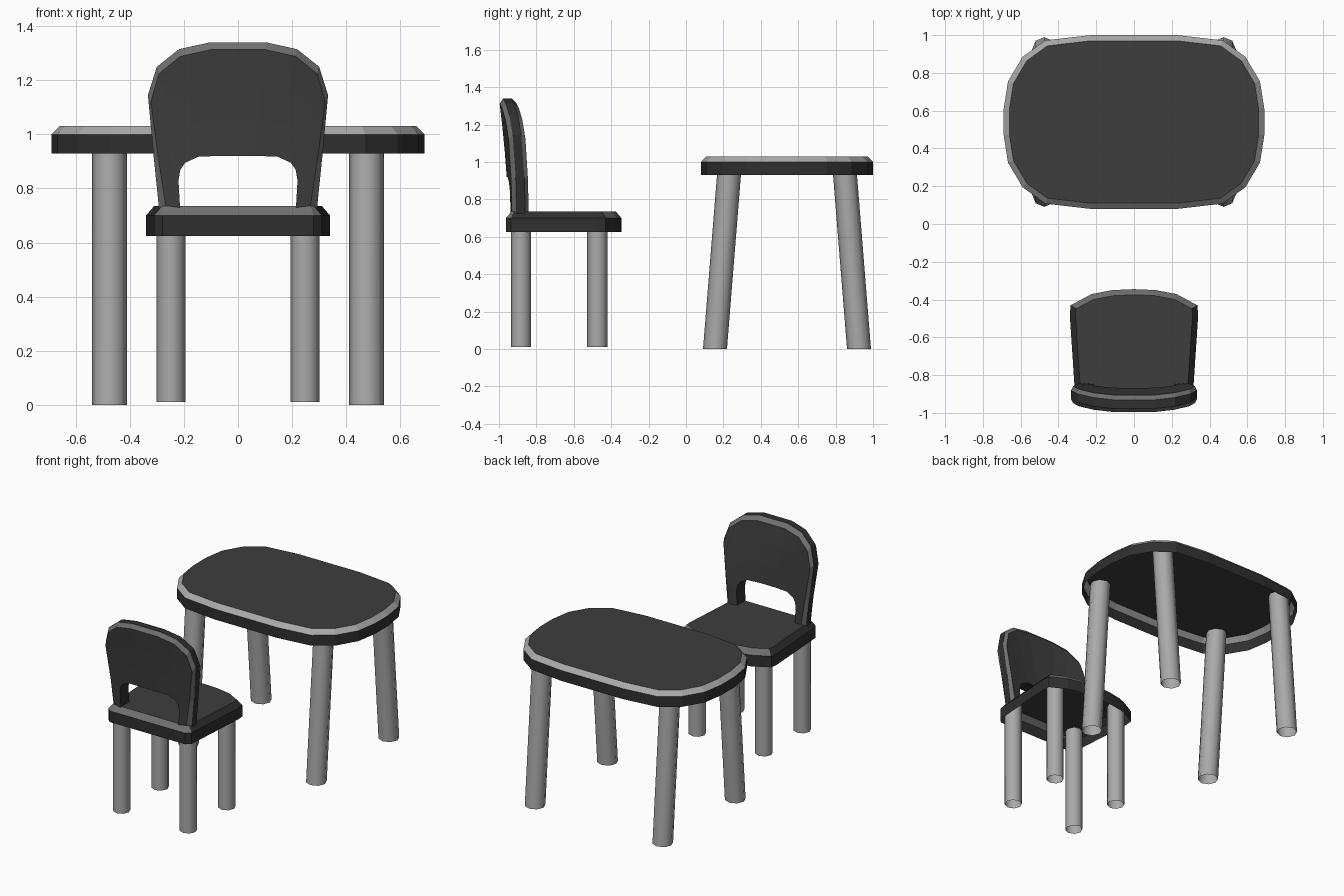
import bpy, math
from mathutils import Vector

if "Cube" in bpy.data.objects:
    bpy.data.objects.remove(bpy.data.objects["Cube"])


def mat(name, v):
    m = bpy.data.materials.new(name)
    m.diffuse_color = (v, v, v, 1)
    m.use_nodes = True
    m.node_tree.nodes["Principled BSDF"].inputs["Base Color"].default_value = m.diffuse_color
    return m


PANEL = mat("dark grey panel", 0.048)
EDGE = mat("near black edge", 0.029)
TRIM = mat("mid grey trim", 0.16)
LIGHT = mat("light grey", 0.40)


def build(name, verts, faces, slots, mats, smooth=False):
    me = bpy.data.meshes.new(name)
    me.from_pydata(verts, [], faces)
    for m in mats:
        me.materials.append(m)
    for p, s in zip(me.polygons, slots):
        p.material_index = s
        p.use_smooth = smooth
    ob = bpy.data.objects.new(name, me)
    bpy.context.collection.objects.link(ob)
    return ob


def inset(pts, d):
    # move every outline corner inward by d (counter-clockwise outline)
    out, n = [], len(pts)
    for i, p in enumerate(pts):
        a = (p - pts[i - 1]).normalized()
        b = (pts[(i + 1) % n] - p).normalized()
        na, nb = Vector((-a.y, a.x)), Vector((-b.y, b.x))
        out.append(p + (na + nb) * d / (1 + na.dot(nb)))
    return out


def slab(name, pts, z0, z1, z2, d, mats, rim_slot):
    # open-bottomed shell: wall, chamfered rim, flat top
    pts = [Vector(p) for p in pts]
    n = len(pts)
    rings = [(pts, z0), (pts, z1), (inset(pts, d), z2)]
    verts = [(p.x, p.y, z) for ring, z in rings for p in ring]
    faces, slots = [], []
    for r in range(2):
        for i in range(n):
            j = (i + 1) % n
            faces.append((r * n + i, r * n + j, r * n + n + j, r * n + n + i))
            slots.append(1 if r == 0 else rim_slot(pts[j] - pts[i]))
    faces.append(tuple(range(2 * n, 3 * n)))
    slots.append(0)
    return build(name, verts, faces, slots, mats)


def leg(name, x, y0, y1, z0, z1, r, sides=8):
    # open tube, sheared so its foot stays level
    verts, n = [], sides
    for y, z in ((y0, z0), (y1, z1)):
        for i in range(n):
            a = 2 * math.pi * i / n
            verts.append((x + r * math.cos(a), y + r * math.sin(a), z))
    faces = [(i, (i + 1) % n, n + (i + 1) % n, n + i) for i in range(n)]
    return build(name, verts, faces, [0] * n, [LIGHT], smooth=True)


# Table top: rounded outline from one mirrored quarter
quarter = [(.69, .07), (.667, .215), (.59, .345), (.47, .432), (.23, .46)]
half = quarter + [(-x, y) for x, y in reversed(quarter)]
outline = [(x, y + .54) for x, y in half + [(-x, -y) for x, y in half]]
slab("table_top", outline, .93, 1.0, 1.03, .03, [PANEL, EDGE, LIGHT], lambda e: 2)

# Seat: tapered, bowed front edge, trim on front and rear chamfers only
side = [(.28, -.963), (.31, -.935), (.34, -.48), (.335, -.43), (.225, -.371), (.115, -.35)]
outline = side + [(0, -.345)] + [(-x, y) for x, y in reversed(side)]
slab("seat", outline, .625, .70, .735, .03, [PANEL, EDGE, TRIM],
     lambda e: 2 if abs(e.x) > abs(e.y) else 1)

# Legs: splayed on the table, straight on the chair
for s, tag in ((-1, "left"), (1, "right")):
    leg("table_front_leg_" + tag, s * .475, .155, .237, 0, 1.02, .064)
    leg("table_back_leg_" + tag, s * .475, .925, .843, 0, 1.02, .064)
    leg("chair_rear_leg_" + tag, s * .248, -.882, -.882, .01, .72, .054)
    leg("chair_front_leg_" + tag, s * .248, -.474, -.474, .01, .72, .054)

# Backrest: arch swept between the opening and the outer outline, bent in plan and height
outer = [(-.29, .705), (-.312, .92), (-.333, 1.145), (-.30, 1.25), (-.218, 1.315), (-.104, 1.34)]
inner = [(-.213, .705), (-.22, .83), (-.213, .87), (-.195, .895), (-.145, .918), (-.06, .92)]
outer += [(-x, z) for x, z in reversed(outer)]
inner += [(-x, z) for x, z in reversed(inner)]
TH, CH = .09, .022


def front_y(x, z):
    return -.83 - .05 * (max(z - .7, 0) / .62) ** 1.6 - .03 * (1 - (x / .33) ** 2)


# section around the arch: (fraction to the inset line, or None for outer edge; depth)
section = [(0, 0), (.33, 0), (.67, 0), (1, 0), (None, CH), (None, TH - CH),
           (1, TH), (.67, TH), (.33, TH), (0, TH)]
slot_of = [0, 0, 0, 2, 1, 2, 0, 0, 0, 1]
verts, faces, slots = [], [], []
k = len(section)
for o, i in zip(outer, inner):
    o, i = Vector(o), Vector(i)
    rim = o + (i - o).normalized() * .027
    for t, d in section:
        p = o if t is None else i.lerp(rim, t)
        verts.append((p.x, front_y(p.x, p.y) - d, p.y))
for c in range(len(outer) - 1):
    for j in range(k):
        m = (j + 1) % k
        faces.append((c * k + j, c * k + m, c * k + k + m, c * k + k + j))
        slots.append(slot_of[j])
for c in (0, len(outer) - 1):
    f = tuple(range(c * k, c * k + k))
    faces.append(f[::-1] if c == 0 else f)
    slots.append(1)
build("backrest", verts, faces, slots, [PANEL, EDGE, TRIM])
